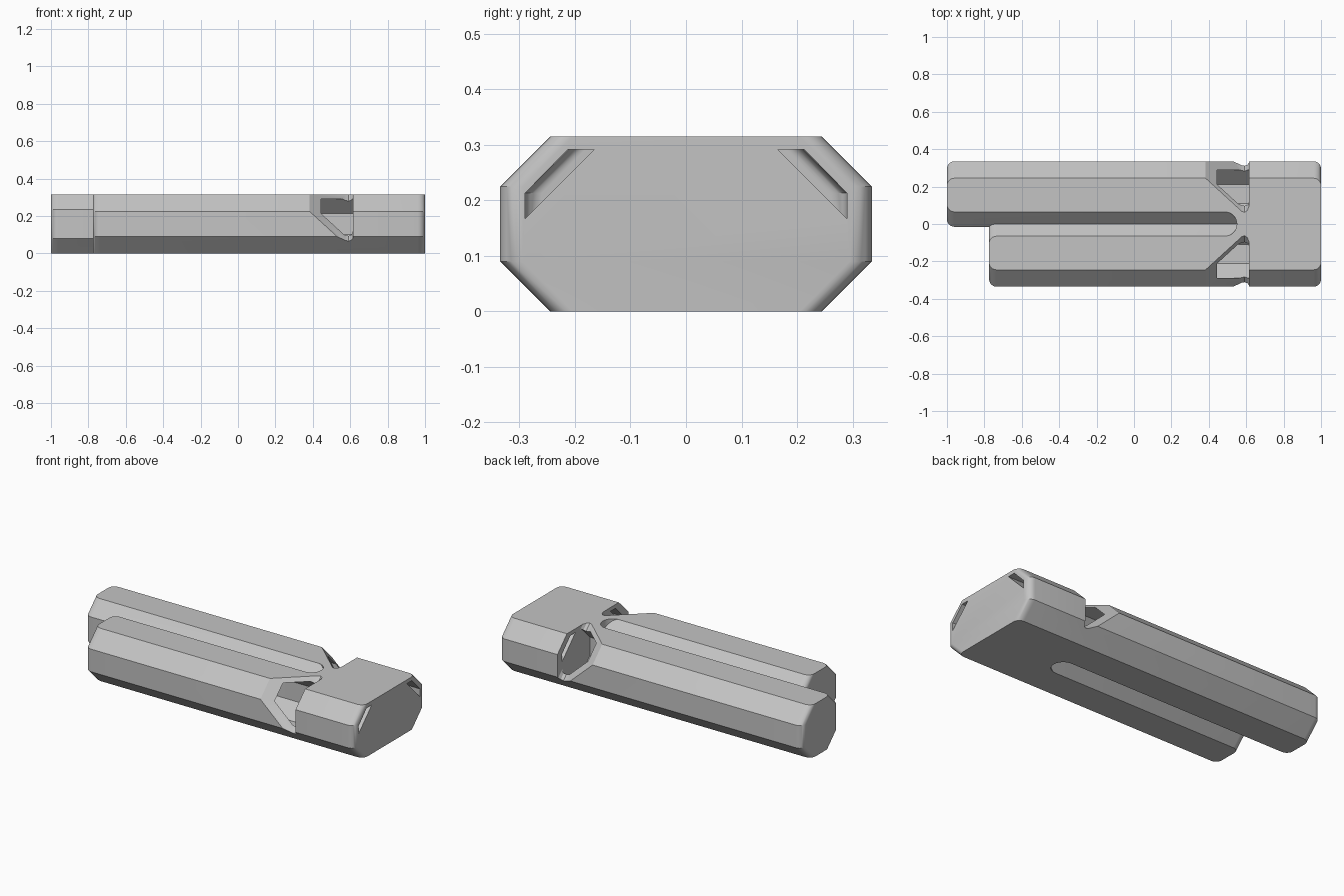
import bpy, bmesh, math
from mathutils import Vector

old = bpy.data.objects.get("Cube")
if old:
    bpy.data.objects.remove(old, do_unlink=True)

TOP = 0.315      # body height
SIDE = 0.335     # half width
MOUTH = 0.615    # x of the flat wall behind each mouth


def hull(name, points):
    """Convex solid around a set of points."""
    bm = bmesh.new()
    for p in points:
        bm.verts.new(p)
    res = bmesh.ops.convex_hull(bm, input=bm.verts[:])
    loose = [v for v in res["geom_interior"] if isinstance(v, bmesh.types.BMVert)]
    bmesh.ops.delete(bm, geom=loose, context="VERTS")
    bmesh.ops.dissolve_limit(bm, angle_limit=0.01, verts=bm.verts[:], edges=bm.edges[:])
    bmesh.ops.recalc_face_normals(bm, faces=bm.faces[:])
    mesh = bpy.data.meshes.new(name)
    bm.to_mesh(mesh)
    bm.free()
    ob = bpy.data.objects.new(name, mesh)
    bpy.context.collection.objects.link(ob)
    return ob


def round_rect(x0, x1, y0, y1, z, r0, r1, steps=6):
    """Plan outline with corner radius r0 at the x0 end and r1 at the x1 end."""
    corners = [(x1 - r1, y1 - r1, r1), (x0 + r0, y1 - r0, r0),
               (x0 + r0, y0 + r0, r0), (x1 - r1, y0 + r1, r1)]
    pts = []
    for k, (cx, cy, r) in enumerate(corners):
        if r == 0:
            pts.append((cx, cy, z))
            continue
        for i in range(steps + 1):
            a = math.pi / 2 * (k + i / steps)
            pts.append((cx + r * math.cos(a), cy + r * math.sin(a), z))
    return pts


def bar(name, x0, x1, y0, y1, z0, z1, c0, c1, r0=0, r1=0):
    """Eight-sided bar along x, chamfers c0 and c1 on its y0 and y1 sides."""
    pts = []
    for z, inset in ((z0, True), (z1, True)):
        pts += round_rect(x0, x1, y0 + c0, y1 - c1, z, r0, r1)
    for z in (z0 + c0, z1 - c0):
        pts += round_rect(x0, x1, y0, y1 - c1, z, r0, r1)
    for z in (z0 + c1, z1 - c1):
        pts += round_rect(x0, x1, y0 + c0, y1, z, r0, r1)
        pts += round_rect(x0, x1, y0 + max(c0 - c1, 0), y1, z, r0, r1)
    return hull(name, pts)


def combine(target, tool, operation):
    mod = target.modifiers.new("join", "BOOLEAN")
    mod.operation = operation
    mod.solver = "EXACT"
    mod.object = tool
    bpy.context.view_layer.update()
    graph = bpy.context.evaluated_depsgraph_get()
    mesh = bpy.data.meshes.new_from_object(target.evaluated_get(graph))
    target.modifiers.clear()
    target.data = mesh
    bpy.data.objects.remove(tool, do_unlink=True)


def mirror_y(ob, side):
    if side < 0:
        for v in ob.data.vertices:
            v.co.y = -v.co.y
        ob.data.flip_normals()
    return ob


# Head block with the rounded end of the groove
body = bar("whistle_body", 0.485, 1, -SIDE, SIDE, 0, TOP, 0.09, 0.09, 0, 0.04)
groove = hull("groove_cutter", [(0.485 + 0.065 * math.cos(a), 0.065 * math.sin(a), z)
                               for z in (-0.1, 0.5)
                               for a in [math.tau * i / 32 for i in range(32)]])
combine(body, groove, "DIFFERENCE")

# Two pipes of different length
pipes = ((1, -1.0), (-1, -0.775))
for side, end in pipes:
    pipe = bar("pipe", end, 0.7, -0.015, SIDE, 0, TOP, 0.08, 0.09, 0.04, 0)
    combine(body, mirror_y(pipe, side), "UNION")

# Sloped mouth profile: x and the sum of y and z
mouth_profile = [(MOUTH, 0.8), (MOUTH, 0.41), (0.606, 0.388), (0.592, 0.377),
                 (0.576, 0.383), (0.38, 0.562), (0.12, 0.8)]

for side, end in pipes:
    # Hollow bore, closed at the far end
    bore = bar("bore_cutter", end + 0.04, MOUTH, 0.03, 0.29, 0.022, 0.292,
               0.079, 0.079, 0.03, 0)
    combine(body, mirror_y(bore, side), "DIFFERENCE")
    # Mouth across the upper outer corner
    mouth = hull("mouth_cutter", [(x, s / 2 + t, s / 2 - t)
                                 for x, s in mouth_profile for t in (-0.3, 0.3)])
    combine(body, mirror_y(mouth, side), "DIFFERENCE")
    # Air slit from the blowing end
    slit = hull("slit_cutter", [(x, y, z) for x in (0.602, 1.1) for y, z in
                               ((0.165, 0.292), (0.213, 0.292),
                                (0.29, 0.213), (0.29, 0.167))])
    combine(body, mirror_y(slit, side), "DIFFERENCE")

# Tidy the mesh
bm = bmesh.new()
bm.from_mesh(body.data)
bmesh.ops.remove_doubles(bm, verts=bm.verts[:], dist=0.0002)
bmesh.ops.dissolve_limit(bm, angle_limit=0.01, verts=bm.verts[:], edges=bm.edges[:])
bm.to_mesh(body.data)
bm.free()

# Grey material
grey = bpy.data.materials.new("plain_grey")
grey.use_nodes = True
colour = (0.55, 0.55, 0.55, 1)
grey.diffuse_color = colour
grey.node_tree.nodes["Principled BSDF"].inputs["Base Color"].default_value = colour
body.data.materials.clear()
body.data.materials.append(grey)

bpy.ops.object.select_all(action="DESELECT")
body.select_set(True)
bpy.context.view_layer.objects.active = body
bpy.ops.object.shade_smooth_by_angle(angle=math.radians(25))
